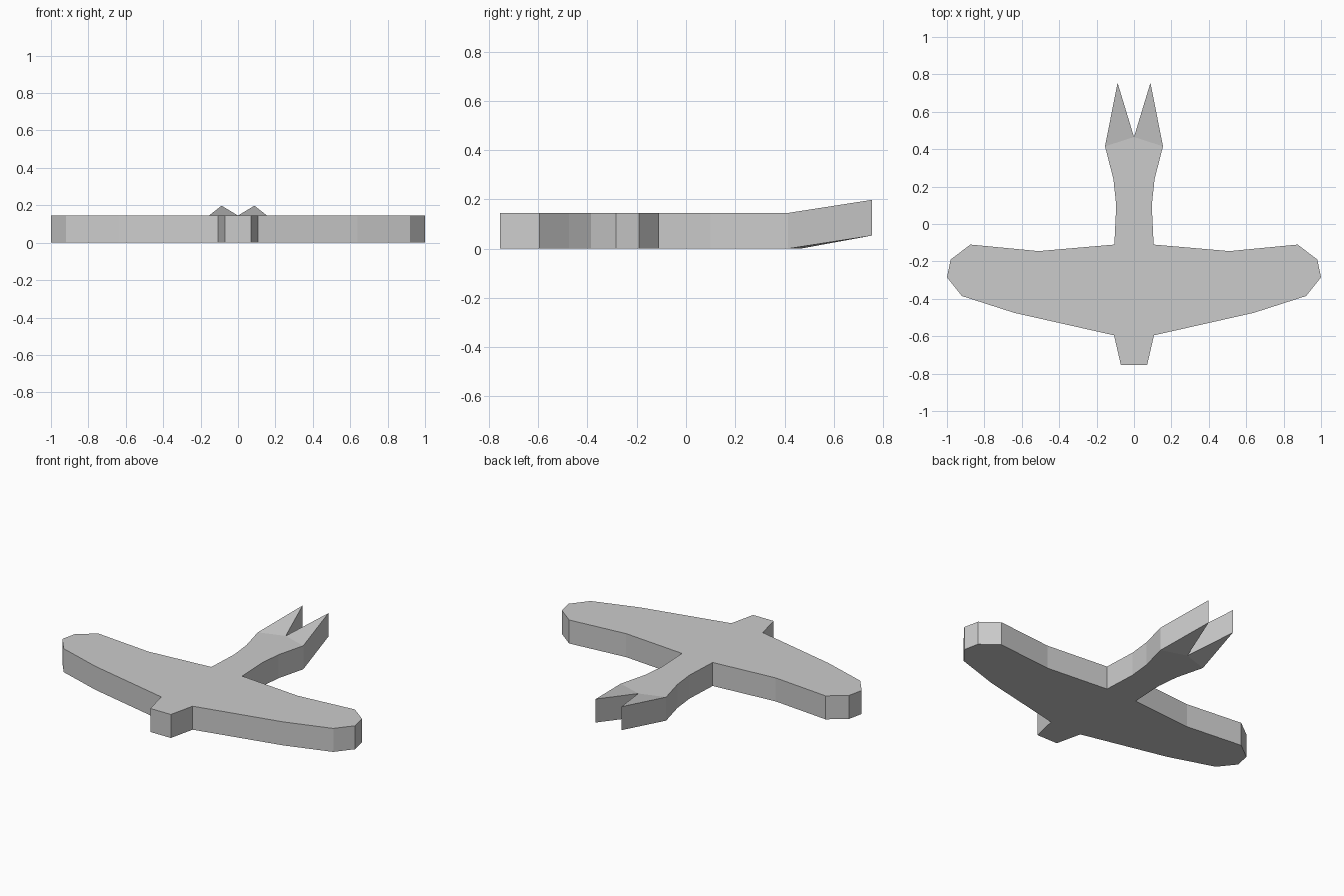
import bpy, bmesh

if "Cube" in bpy.data.objects:
    bpy.data.objects.remove(bpy.data.objects["Cube"])

THICK = 0.145

# right half of the plan outline, nose to tail shoulder
half = [(0.07, -0.755), (0.107, -0.595), (0.64, -0.475), (0.92, -0.385),
        (1.0, -0.285), (0.98, -0.19), (0.875, -0.11), (0.51, -0.145),
        (0.105, -0.11), (0.095, 0.1), (0.11, 0.24), (0.155, 0.415)]
notch = (0.0, 0.465)
tip = (0.088, 0.755, 0.053)   # raised tail tip

bm = bmesh.new()

# flat body and wings
right = [bm.verts.new((x, y, 0)) for x, y in half]
left = [bm.verts.new((-x, y, 0)) for x, y in half]
mid = bm.verts.new((*notch, 0))
bm.faces.new(right + [mid] + left[::-1])

# two upswept tail prongs
for side, s in ((right, 1), (left, -1)):
    t = bm.verts.new((s * tip[0], tip[1], tip[2]))
    bm.faces.new((side[-1], t, mid))

# give the whole sheet its thickness, keeping the underside
bmesh.ops.recalc_face_normals(bm, faces=bm.faces)
ext = bmesh.ops.extrude_face_region(bm, geom=bm.faces[:], use_keep_orig=True)
top = [g for g in ext["geom"] if isinstance(g, bmesh.types.BMVert)]
bmesh.ops.translate(bm, verts=top, vec=(0, 0, THICK))
bmesh.ops.recalc_face_normals(bm, faces=bm.faces)

mesh = bpy.data.meshes.new("plane_body")
bm.to_mesh(mesh)
bm.free()
obj = bpy.data.objects.new("plane_body", mesh)
bpy.context.collection.objects.link(obj)
